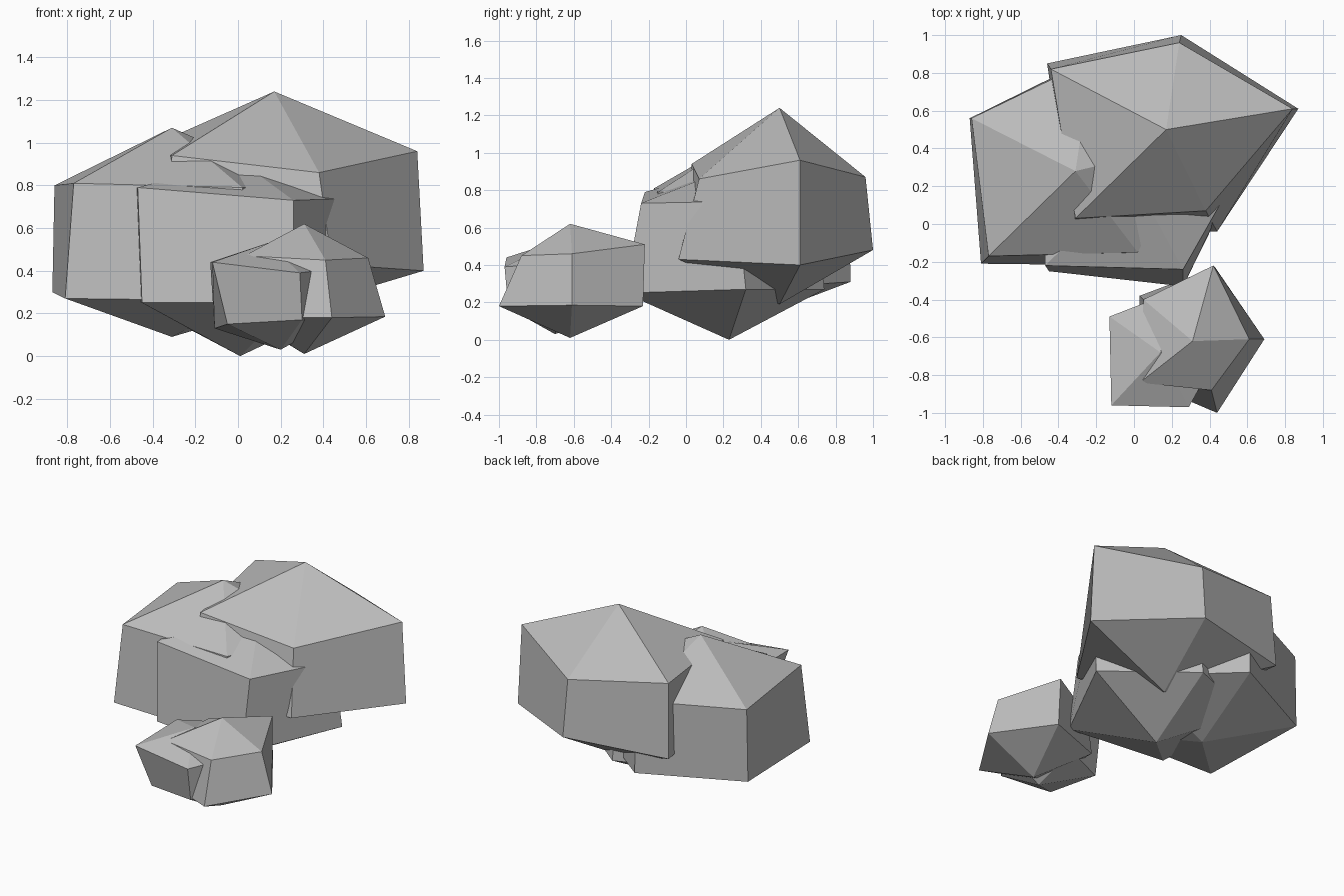
import bpy
import bmesh

default_cube = bpy.data.objects.get("Cube")
if default_cube:
    bpy.data.objects.remove(default_cube, do_unlink=True)

# One plain stone colour for every rock
stone = bpy.data.materials.new("stone_grey")
stone.use_nodes = True
stone_colour = (0.5, 0.5, 0.5, 1)
stone.diffuse_color = stone_colour
shader = stone.node_tree.nodes["Principled BSDF"]
shader.inputs["Base Color"].default_value = stone_colour
shader.inputs["Roughness"].default_value = 0.9


def make_rock(name, peak, shoulder, foot, base):
    """Loft a shoulder outline to a foot outline and close both with a point."""
    bm = bmesh.new()
    upper = [bm.verts.new(point) for point in shoulder]
    lower = [bm.verts.new(point) for point in foot]
    peak_vert = bm.verts.new(peak)
    base_vert = bm.verts.new(base)
    sides = len(upper)
    for i in range(sides):
        j = (i + 1) % sides
        bm.faces.new((lower[i], lower[j], upper[j], upper[i]))
        bm.faces.new((upper[i], upper[j], peak_vert))
        bm.faces.new((lower[j], lower[i], base_vert))
    bmesh.ops.recalc_face_normals(bm, faces=bm.faces[:])

    mesh = bpy.data.meshes.new(name)
    bm.to_mesh(mesh)
    bm.free()
    mesh.materials.append(stone)
    rock = bpy.data.objects.new(name, mesh)
    bpy.context.scene.collection.objects.link(rock)
    return rock


# Outlines run counter-clockwise seen from above
# Tallest rock, at the back
make_rock(
    "tall_back_rock",
    peak=(.17, .5, 1.24),
    shoulder=[(.84, .61, .96), (.24, .96, .87), (-.44, .82, .97),
              (-.31, .03, .94), (.38, .07, .86)],
    foot=[(.87, .61, .4), (.25, 1, .48), (-.46, .85, .46),
          (-.33, -.04, .46), (.44, -.04, .43)],
    base=(.17, .5, .19))

# Wide rock on the right-hand side
make_rock(
    "wide_side_rock",
    peak=(-.31, .28, 1.07),
    shoulder=[(-.86, .56, .8), (-.77, -.17, .81), (.02, -.15, .79),
              (.31, .43, .8), (-.22, .87, .81)],
    foot=[(-.87, .56, .3), (-.81, -.21, .27), (.02, -.22, .26),
          (.33, .43, .28), (-.22, .88, .31)],
    base=(-.31, .3, .09))

# Middle rock, in front of the two above
make_rock(
    "middle_rock",
    peak=(0, .24, .92),
    shoulder=[(-.47, -.22, .79), (.26, -.24, .73), (.55, .27, .74),
              (.05, .68, .78), (-.5, .5, .78)],
    foot=[(-.45, -.25, .25), (.26, -.33, .25), (.58, .32, .27),
          (.05, .74, .27), (-.5, .52, .27)],
    base=(.01, .23, 0))

# Pair of small overlapping rocks at the front
make_rock(
    "small_front_rock",
    peak=(.31, -.62, .62),
    shoulder=[(.61, -.61, .46), (.42, -.22, .51), (.05, -.4, .46),
              (.03, -.84, .47), (.41, -.88, .45)],
    foot=[(.69, -.61, .185), (.43, -.23, .18), (.03, -.38, .18),
          (.04, -.83, .18), (.44, -1, .18)],
    base=(.31, -.62, .01))

make_rock(
    "small_low_rock",
    peak=(.14, -.68, .53),
    shoulder=[(-.13, -.49, .44), (-.12, -.96, .44), (.29, -.97, .39),
              (.45, -.68, .41), (.18, -.37, .46)],
    foot=[(-.11, -.51, .13), (-.05, -.88, .15), (.3, -.95, .17),
          (.45, -.68, .17), (.18, -.4, .15)],
    base=(.2, -.7, .03))
